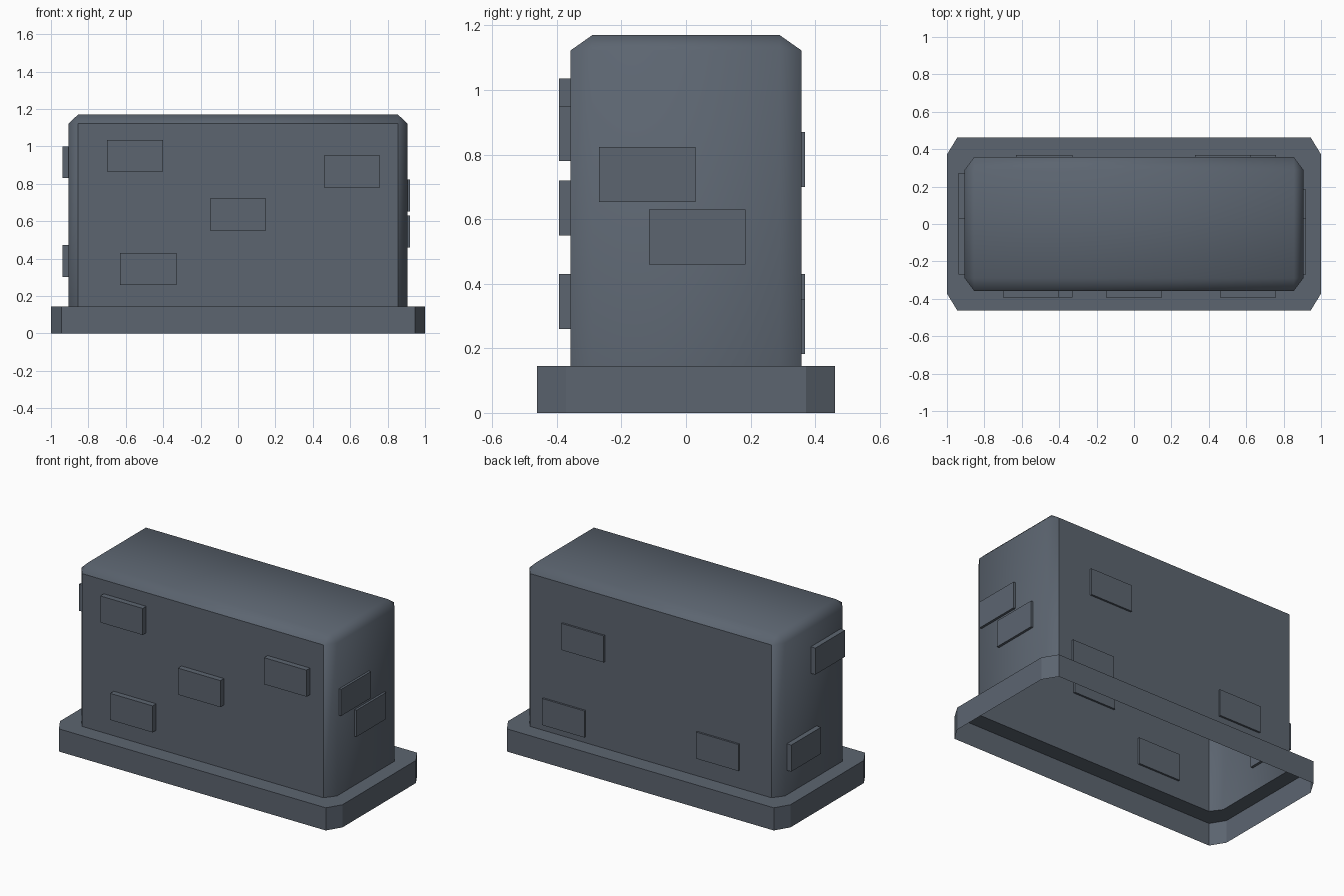
import bpy, bmesh, math

if "Cube" in bpy.data.objects:
    bpy.data.objects.remove(bpy.data.objects["Cube"])

slate = bpy.data.materials.new("slate_grey")
slate.diffuse_color = (0.107, 0.130, 0.163, 1)
slate.use_nodes = True
slate.node_tree.nodes["Principled BSDF"].inputs["Base Color"].default_value = slate.diffuse_color


def octagon(hx, hy, cx, cy, z):
    """Chamfered rectangle, counter-clockwise from the front left edge."""
    return [(-hx + cx, -hy, z), (hx - cx, -hy, z), (hx, -hy + cy, z), (hx, hy - cy, z),
            (hx - cx, hy, z), (-hx + cx, hy, z), (-hx, hy - cy, z), (-hx, -hy + cy, z)]


def rectangle(hx, hy, z):
    """Rectangle with each corner doubled so it lofts onto an octagon."""
    return [(-hx, -hy, z), (hx, -hy, z), (hx, -hy, z), (hx, hy, z),
            (hx, hy, z), (-hx, hy, z), (-hx, hy, z), (-hx, -hy, z)]


def loft(name, rings, cap_top=False):
    bm = bmesh.new()
    loops = [[bm.verts.new(p) for p in ring] for ring in rings]
    for a, b in zip(loops, loops[1:]):
        for i in range(8):
            j = (i + 1) % 8
            bm.faces.new((a[i], a[j], b[j], b[i]))
    if cap_top:
        bm.faces.new(loops[-1])
    bmesh.ops.remove_doubles(bm, verts=bm.verts, dist=1e-5)
    return finish(name, bm)


def finish(name, bm):
    mesh = bpy.data.meshes.new(name)
    bm.to_mesh(mesh)
    bm.free()
    mesh.materials.append(slate)
    ob = bpy.data.objects.new(name, mesh)
    bpy.context.collection.objects.link(ob)
    return ob


def plate(name, lo, hi):
    bm = bmesh.new()
    bmesh.ops.create_cube(bm, size=1)
    for v in bm.verts:
        v.co = [(a + b) / 2 + c * (b - a) for a, b, c in zip(lo, hi, v.co)]
    finish(name, bm)


# Open base skirt: outer wall and the ledge up to the body
BODY = (0.905, 0.357, 0.05, 0.067)
BASE = (1.0, 0.462, 0.055, 0.09)
loft("base_skirt", [octagon(*BASE, 0), octagon(*BASE, 0.145), octagon(*BODY, 0.145)])

# Hollow block with bevelled edges, open at the bottom
body = loft("block_body", [octagon(*BODY, 0.145), octagon(*BODY, 1.123),
                           rectangle(0.855, 0.29, 1.17)], cap_top=True)
bpy.context.view_layer.objects.active = body
body.select_set(True)
bpy.ops.object.shade_smooth_by_angle(angle=math.radians(44))

# Brick plates set through the walls: (start along wall, bottom z)
L, H = 0.30, 0.17
for i, (x, z) in enumerate([(-0.70, 0.865), (0.46, 0.78), (-0.15, 0.55), (-0.63, 0.26)]):
    plate(f"front_brick_{i}", (x, -0.393, z), (x + L, -0.345, z + H))
for i, (x, z) in enumerate([(0.325, 0.70), (0.46, 0.183), (-0.63, 0.26)]):
    plate(f"back_brick_{i}", (x, 0.321, z), (x + L, 0.369, z + H))
for i, (y, z) in enumerate([(-0.27, 0.653), (-0.115, 0.46)]):
    plate(f"right_brick_{i}", (0.872, y, z), (0.92, y + L, z + H))
for i, (y, z) in enumerate([(-0.27, 0.83), (-0.027, 0.302)]):
    plate(f"left_brick_{i}", (-0.937, y, z), (-0.889, y + L, z + H))
